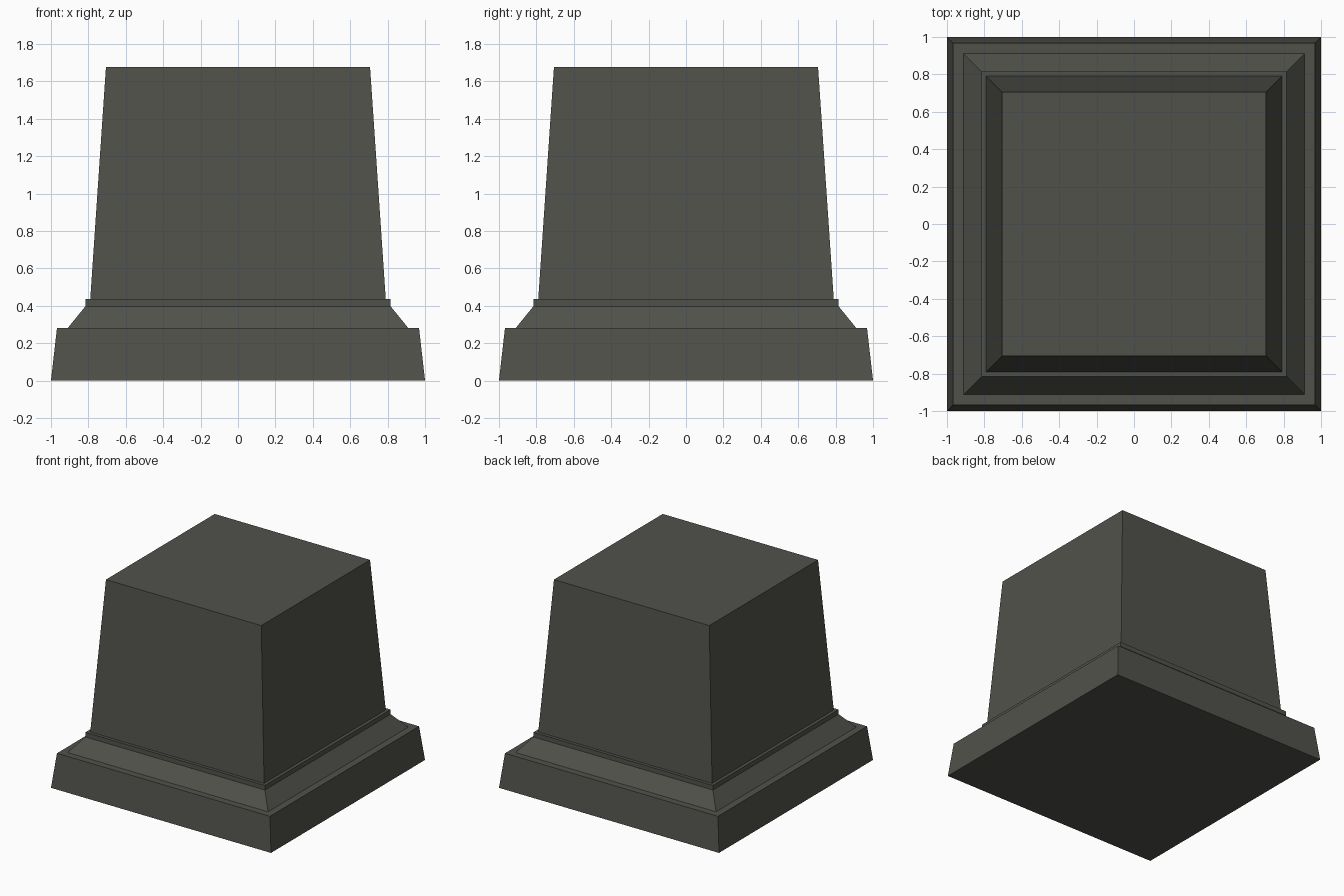
import bpy, bmesh

if "Cube" in bpy.data.objects:
    bpy.data.objects.remove(bpy.data.objects["Cube"])

stone = bpy.data.materials.new("dark_stone")
stone.diffuse_color = (0.083, 0.083, 0.071, 1)
stone.use_nodes = True
stone.node_tree.nodes["Principled BSDF"].inputs["Base Color"].default_value = stone.diffuse_color


def square_stack(name, profile):
    """Solid of square rings (half width, height), capped at both ends."""
    bm = bmesh.new()
    rings = [[bm.verts.new((sx * h, sy * h, z))
              for sx, sy in ((-1, -1), (1, -1), (1, 1), (-1, 1))]
             for h, z in profile]
    for a, b in zip(rings, rings[1:]):
        for i in range(4):
            j = (i + 1) % 4
            bm.faces.new((a[i], a[j], b[j], b[i]))
    bm.faces.new(rings[0][::-1])
    bm.faces.new(rings[-1])
    bmesh.ops.recalc_face_normals(bm, faces=bm.faces)
    mesh = bpy.data.meshes.new(name)
    bm.to_mesh(mesh)
    bm.free()
    mesh.materials.append(stone)
    obj = bpy.data.objects.new(name, mesh)
    bpy.context.collection.objects.link(obj)


# Plinth, sloped moulding, thin collar and tapered block as one profile
square_stack("pedestal", [
    (1.0, 0.0), (0.968, 0.28),       # plinth
    (0.911, 0.28), (0.816, 0.397),   # sloped moulding
    (0.816, 0.435), (0.79, 0.435),   # collar
    (0.706, 1.677),                  # tapered block
])
